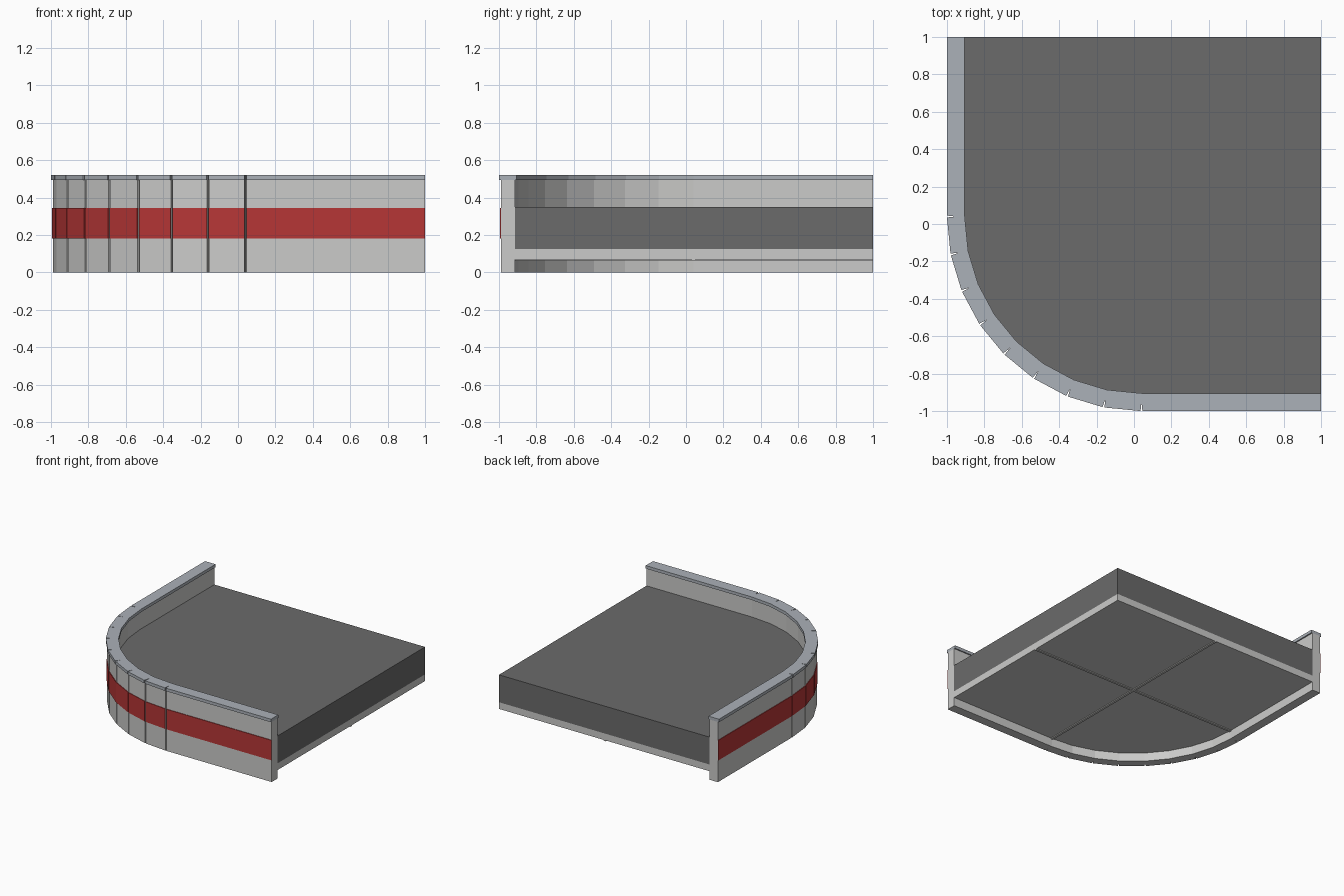
import bpy, bmesh, math

cube = bpy.data.objects.get("Cube")
if cube:
    bpy.data.objects.remove(cube, do_unlink=True)

C = 0.04       # arc centre in x and y
STEPS = 8      # facets around the rounded corner


def material(name, rgb):
    m = bpy.data.materials.new(name)
    m.use_nodes = True
    m.diffuse_color = (*rgb, 1)
    bsdf = next(n for n in m.node_tree.nodes if n.type == 'BSDF_PRINCIPLED')
    bsdf.inputs["Base Color"].default_value = (*rgb, 1)
    return m


LIGHT = material("light grey", (0.60, 0.60, 0.59))
DARK = material("dark grey", (0.145, 0.145, 0.145))
RED = material("red", (0.47, 0.037, 0.037))
CAP = material("blue grey", (0.41, 0.44, 0.48))


def polar(r, a):
    return (C - r * math.cos(a), C - r * math.sin(a))


def path(r, notch=None):
    """Line along the left side, round the corner and along the front."""
    pts = [(C - r, 1)]
    for i in range(STEPS + 1):
        a = math.pi / 2 * i / STEPS
        if notch:
            pts += [polar(r, a - 0.005), polar(notch, a), polar(r, a + 0.005)]
        else:
            pts.append(polar(r, a))
    return pts + [(1, C - r)]


def add_prism(bm, outline, z0, z1):
    face = bm.faces.new([bm.verts.new((x, y, z0)) for x, y in outline])
    top = bmesh.ops.extrude_face_region(bm, geom=[face])["geom"]
    for v in top:
        if isinstance(v, bmesh.types.BMVert):
            v.co.z = z1


def make(name, prisms, mat):
    bm = bmesh.new()
    for outline, z0, z1 in prisms:
        add_prism(bm, outline, z0, z1)
    bmesh.ops.recalc_face_normals(bm, faces=bm.faces)
    mesh = bpy.data.meshes.new(name)
    bm.to_mesh(mesh)
    bm.free()
    mesh.materials.append(mat)
    obj = bpy.data.objects.new(name, mesh)
    bpy.context.collection.objects.link(obj)
    return obj


# Parapet wall and its coping, slit at each facet joint
wall = path(1.03, 0.995) + path(0.955)[::-1]
make("parapet_wall", [(wall, 0, 0.495)], LIGHT)
coping = path(1.04, 0.995) + path(0.945)[::-1]
make("wall_coping", [(coping, 0.495, 0.52)], CAP)

# Red stripe: one thin plate per facet, leaving the joints open
outer, inner = path(1.035), path(1.029)
plates = []
for i in range(len(outer) - 1):
    length = math.dist(outer[i], outer[i + 1])
    t0 = 0.005 / length if i else 0
    t1 = 1 - 0.005 / length if i < len(outer) - 2 else 1
    quad = [(a[0] + (b[0] - a[0]) * t, a[1] + (b[1] - a[1]) * t)
            for a, b, t in ((outer[i], outer[i + 1], t0),
                            (outer[i], outer[i + 1], t1),
                            (inner[i], inner[i + 1], t1),
                            (inner[i], inner[i + 1], t0))]
    plates.append((quad, 0.18, 0.345))
make("red_stripe", plates, RED)

# Roof deck over a light ceiling slab
floor = path(0.955) + [(1, 1)]
make("roof_deck", [(floor, 0.125, 0.35)], DARK)
make("ceiling_slab", [(floor, 0.07, 0.125)], LIGHT)

# Crossing ribs under the slab
lo, hi, w = C - 0.955, 1, 0.01
rib_x = [(lo, C - w), (hi, C - w), (hi, C + w), (lo, C + w)]
rib_y = [(y, x) for x, y in rib_x]
for name, outline in (("ceiling_rib_across", rib_x), ("ceiling_rib_along", rib_y)):
    make(name, [(outline, 0.063, 0.07)], LIGHT)
